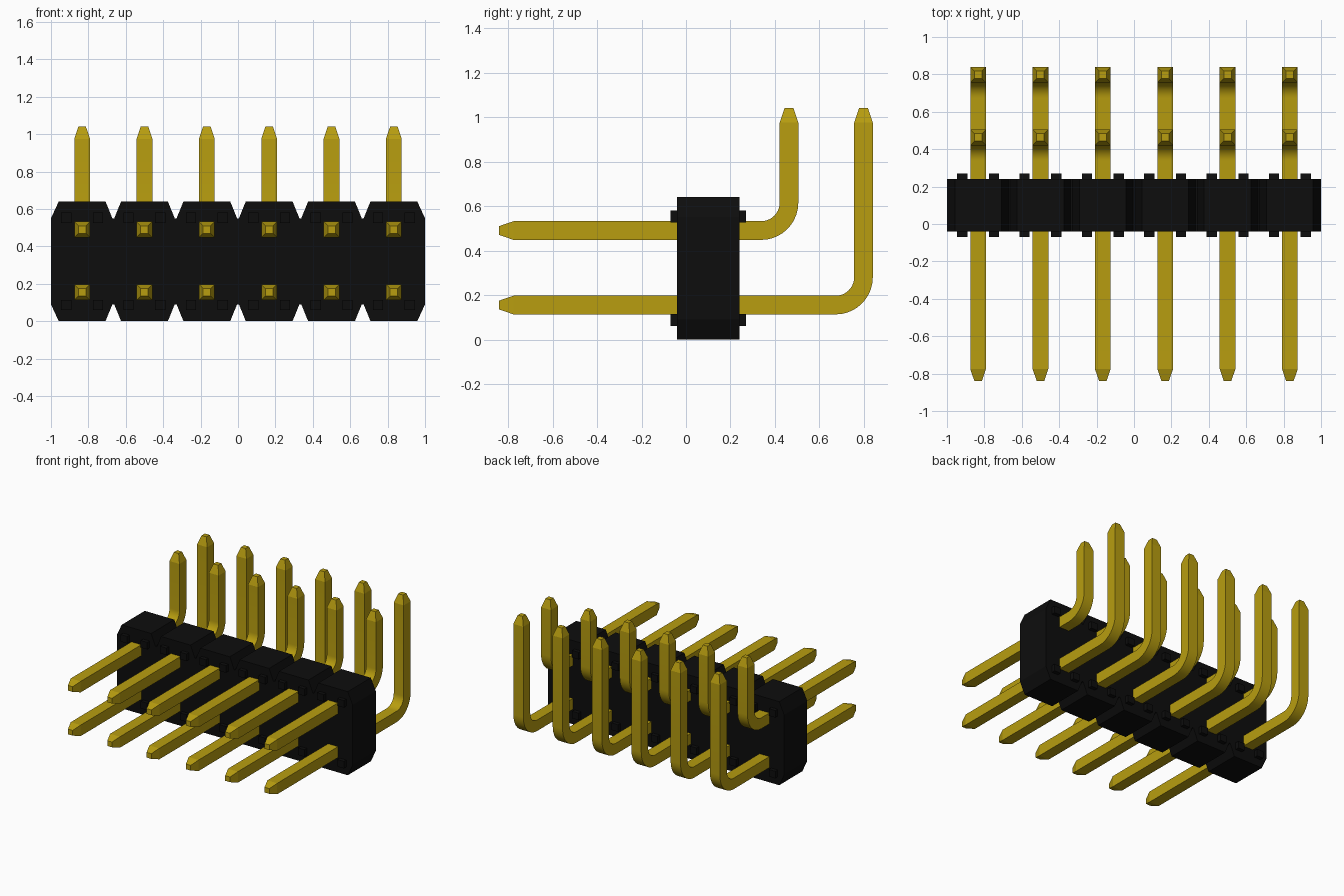
import bpy, bmesh, math
from mathutils import Vector

if "Cube" in bpy.data.objects:
    bpy.data.objects.remove(bpy.data.objects["Cube"])

COUNT = 6
PITCH = 1 / 3
CENTRES = [(i - (COUNT - 1) / 2) * PITCH for i in range(COUNT)]
FRONT, BACK, HEIGHT = -0.04, 0.24, 0.64
HALF, TIP_HALF, TIP_LEN = 0.042, 0.02, 0.065


def material(name, colour):
    mat = bpy.data.materials.new(name)
    mat.use_nodes = True
    mat.diffuse_color = (*colour, 1)
    mat.node_tree.nodes["Principled BSDF"].inputs["Base Color"].default_value = (*colour, 1)
    return mat


black = material("black plastic", (0.004, 0.004, 0.004))
gold = material("gold metal", (0.48, 0.34, 0.005))


def finish(bm, name, mat):
    bmesh.ops.recalc_face_normals(bm, faces=bm.faces)
    mesh = bpy.data.meshes.new(name)
    bm.to_mesh(mesh)
    bm.free()
    mesh.materials.append(mat)
    obj = bpy.data.objects.new(name, mesh)
    bpy.context.collection.objects.link(obj)
    return obj


# Housing: scalloped outline of joined octagonal cells, extruded front to back
def housing():
    top = []
    for x in CENTRES:
        top += [(x - PITCH / 2 + 0.005, 0.55), (x - 0.125, HEIGHT),
                (x + 0.125, HEIGHT), (x + PITCH / 2 - 0.005, 0.55)]
    top[0], top[-1] = (-1, 0.55), (1, 0.55)
    outline = top + [(x, HEIGHT - z) for x, z in reversed(top)]
    bm = bmesh.new()
    face = bm.faces.new([bm.verts.new((x, FRONT, z)) for x, z in outline])
    out = bmesh.ops.extrude_face_region(bm, geom=[face])
    moved = [v for v in out["geom"] if isinstance(v, bmesh.types.BMVert)]
    bmesh.ops.translate(bm, verts=moved, vec=(0, BACK - FRONT, 0))
    finish(bm, "housing", black)


# Standoffs: small blocks through the housing, four per cell
def standoffs():
    bm = bmesh.new()
    for x in CENTRES:
        for dx in (-0.085, 0.085):
            for z in (0.087, HEIGHT - 0.087):
                block = bmesh.ops.create_cube(bm, size=1)["verts"]
                bmesh.ops.scale(bm, verts=block, vec=(0.055, 0.34, 0.054))
                bmesh.ops.translate(bm, verts=block, vec=(x + dx, 0.1, z))
    finish(bm, "standoffs", black)


# Pin: square section swept along an L-shaped path with tapered ends
def pin(name, x, level, upright):
    start, top, radius = -0.84, 1.04, 0.125
    path = [(start, level, 0, TIP_HALF), (start + TIP_LEN, level, 0, HALF)]
    for step in range(11):
        a = math.pi / 2 * step / 10
        path.append((upright - radius + radius * math.sin(a),
                     level + radius - radius * math.cos(a), a, HALF))
    path += [(upright, top - TIP_LEN, math.pi / 2, HALF), (upright, top, math.pi / 2, TIP_HALF)]
    bm = bmesh.new()
    rings = []
    for y, z, a, h in path:
        across = Vector((0, -math.sin(a), math.cos(a))) * h
        side = Vector((h, 0, 0))
        centre = Vector((x, y, z))
        rings.append([bm.verts.new(centre + side * s + across * t)
                      for s, t in ((-1, -1), (1, -1), (1, 1), (-1, 1))])
    for r, q in zip(rings, rings[1:]):
        for i in range(4):
            j = (i + 1) % 4
            bm.faces.new((r[i], r[j], q[j], q[i]))
    bm.faces.new(rings[0])
    bm.faces.new(rings[-1])
    obj = finish(bm, name, gold)
    bpy.ops.object.select_all(action="DESELECT")
    obj.select_set(True)
    bpy.context.view_layer.objects.active = obj
    bpy.ops.object.shade_smooth_by_angle(angle=math.radians(15))


housing()
standoffs()
for n, cx in enumerate(CENTRES, 1):
    pin(f"upper_pin_{n}", cx, 0.49, 0.463)
    pin(f"lower_pin_{n}", cx, 0.155, 0.798)
